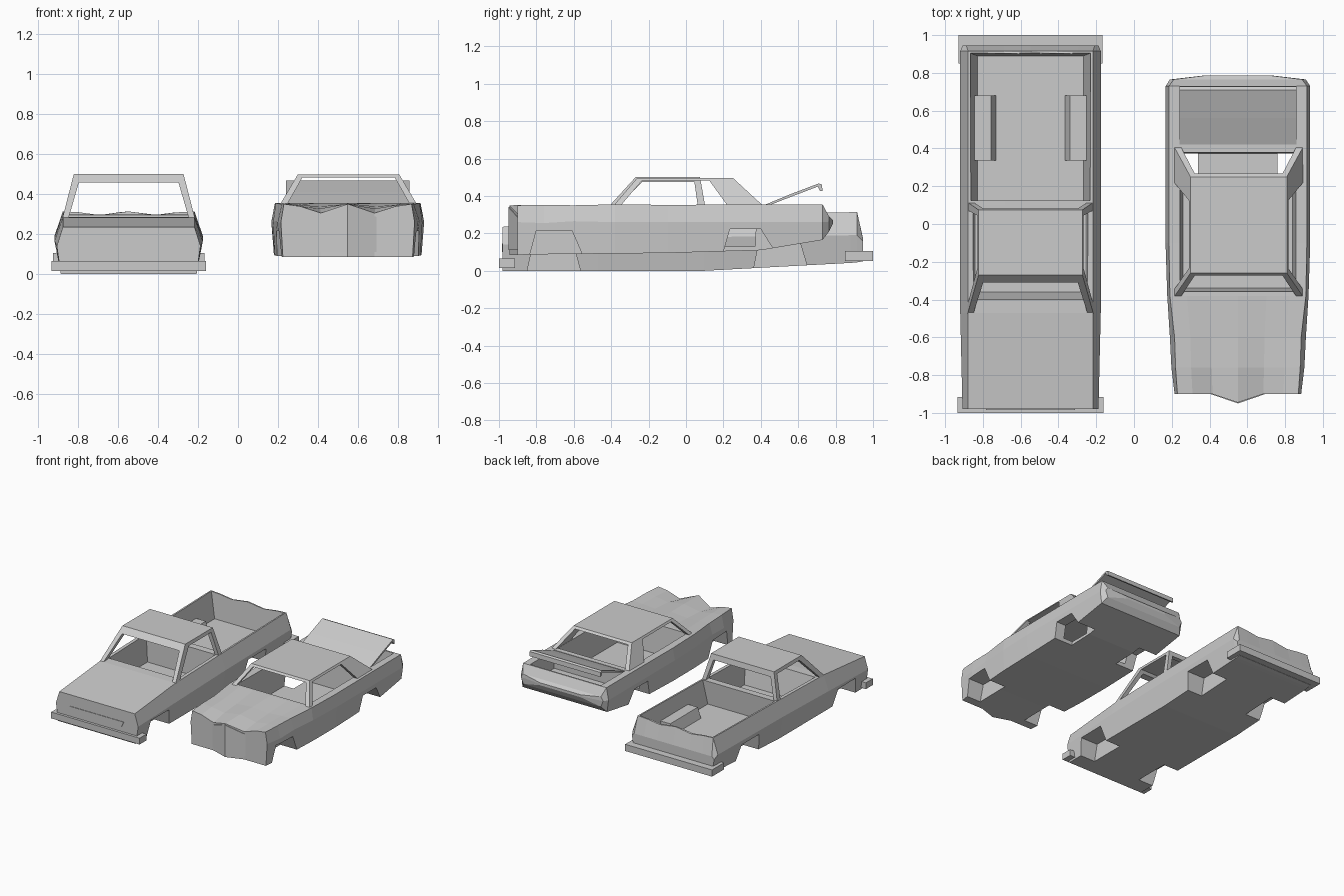
import bpy, bmesh

if "Cube" in bpy.data.objects:
    bpy.data.objects.remove(bpy.data.objects["Cube"])

grey = bpy.data.materials.new("light_grey")
grey.use_nodes = True
grey.diffuse_color = (0.6, 0.6, 0.6, 1)
grey.node_tree.nodes["Principled BSDF"].inputs["Base Color"].default_value = (0.6, 0.6, 0.6, 1)


def loft(name, rings, split_caps=False):
    """Join rings of points into a closed solid."""
    bm = bmesh.new()
    rows = [[bm.verts.new(p) for p in ring] for ring in rings]
    n = len(rows[0])
    for a, b in zip(rows, rows[1:]):
        for i in range(n):
            j = (i + 1) % n
            bm.faces.new((a[i], a[j], b[j], b[i]))
    for row in (rows[0], rows[-1]):
        if split_caps:
            for s in (1, -1):
                bm.faces.new([row[s * i % n] for i in (0, 1, 6, 7)])
                bm.faces.new([row[s * i % n] for i in range(1, 7)])
        else:
            bm.faces.new(row)
    bmesh.ops.recalc_face_normals(bm, faces=bm.faces)
    mesh = bpy.data.meshes.new(name)
    bm.to_mesh(mesh)
    bm.free()
    mesh.materials.append(grey)
    obj = bpy.data.objects.new(name, mesh)
    bpy.context.collection.objects.link(obj)
    return obj


def body(name, cx, stations):
    """Car body from stations: y, half widths, heights, hood dip, nose length."""
    rings = []
    for y, wt, wm, wb, zt, zm, zb, dip, nose in stations:
        half = [(0, y - nose, zt), (wt * .42, y, zt - dip), (wt * .75, y, zt - dip / 4),
                (wt, y, zt), (wm, y, zm), (wb, y, zb), (wt * .42, y, zb), (0, y - nose, zb)]
        ring = half + [(-x, v, z) for x, v, z in half[6:0:-1]]
        rings.append([(cx + x, v, z) for x, v, z in ring])
    return loft(name, rings, True)


def frustum(name, cx, *levels):
    """Stacked rectangles, each level: half width, y0, y1, z."""
    return loft(name, [[(cx - w, a, z), (cx + w, a, z), (cx + w, b, z), (cx - w, b, z)]
                       for w, a, b, z in levels])


def prism_x(name, pts, x0, x1):
    return loft(name, [[(x, y, z) for y, z in pts] for x in (x0, x1)])


def prism_y(name, pts, y0, y1):
    return loft(name, [[(x, y, z) for x, z in pts] for y in (y0, y1)])


def combine(obj, tool, operation='DIFFERENCE'):
    tool.hide_render = True
    mod = obj.modifiers.new("cut", 'BOOLEAN')
    mod.operation, mod.solver, mod.object = operation, 'EXACT', tool
    bpy.context.view_layer.objects.active = obj
    bpy.ops.object.modifier_apply(modifier=mod.name)
    bpy.data.objects.remove(tool)


def wheel_wells(obj, cx, arches):
    for pts in arches:
        for s in (-1, 1):
            combine(obj, prism_x("well_cutter", pts, cx + s * .21, cx + s * .5))


def greenhouse(name, cx, base, top, side, screen):
    """Roof and pillars: a frustum cut through from the side and the front."""
    cab = frustum(name, cx, base, top)
    combine(cab, prism_x("side_window_cutter", side, cx - .6, cx + .6))
    low, high, z0, z1 = screen
    pts = [(cx - low, z0), (cx + low, z0), (cx + high, z1), (cx - high, z1)]
    combine(cab, prism_y("screen_cutter", pts, -.7, .7))


# Pickup body
px = -.548
pickup = body("pickup_body", px, [
    (-.98, .33, .36, .34, .235, .14, .0, 0, 0),
    (-.47, .33, .372, .34, .283, .165, .0, 0, 0),
    (.1, .33, .372, .34, .297, .18, .0, 0, 0),
    (.88, .33, .372, .34, .313, .19, .042, .012, 0),
    (.915, .33, .372, .34, .313, .19, .045, .02, 0),
    (.945, .34, .36, .34, .18, .16, .05, 0, 0)])
combine(pickup, frustum("cabin_cutter", px, (.29, -.36, .065, .08), (.31, -.42, .07, .4)))
combine(pickup, frustum("bed_cutter", px, (.28, .11, .89, .11), (.32, .125, .905, .32), (.32, .125, .905, .4)))
for s in (-1, 1):
    hump = [(px + s * w, z) for w, z in ((.175, .09), (.21, .19), (.34, .19), (.34, .09))]
    combine(pickup, prism_y("wheel_hump", hump, .335, .68), 'UNION')
wheel_wells(pickup, px, [
    [(-.86, -.05), (-.82, .13), (-.60, .13), (-.55, -.05)],
    [(.35, -.05), (.39, .15), (.61, .15), (.67, -.05)]])

# Pickup roof, bumpers and front slot
greenhouse("pickup_cab", px, (.333, -.475, .115, .275), (.275, -.27, .075, .5),
           [(-.44, .26), (-.235, .475), (.045, .475), (.075, .26)], (.307, .25, .26, .457))
frustum("pickup_front_bumper", px, (.387, -1, -.915, .015), (.387, -1, -.915, .065))
frustum("pickup_rear_bumper", px, (.38, .85, 1, .052), (.38, .85, 1, .105))
prism_y("pickup_front_slot", [(px - .215, .1), (px + .215, .1), (px + .235, .145), (px - .235, .145)],
        -.984, -.975)

# Sedan body with a crumpled front
sx = .55
sedan = body("sedan_body", sx, [
    (-.9, .32, .335, .325, .35, .26, .085, .045, .045),
    (-.76, .33, .352, .34, .352, .255, .088, .025, 0),
    (-.6, .335, .36, .352, .35, .265, .09, .012, 0),
    (-.38, .36, .374, .365, .355, .26, .092, .0, 0),
    (-.1, .365, .383, .37, .352, .26, .095, 0, 0),
    (.4, .365, .383, .37, .355, .26, .11, 0, 0),
    (.73, .365, .383, .37, .355, .26, .165, 0, 0),
    (.765, .34, .36, .34, .29, .26, .21, 0, 0),
    (.785, .18, .19, .18, .27, .26, .25, 0, 0)])
combine(sedan, frustum("cabin_cutter", sx, (.29, -.34, .37, .13), (.31, -.36, .38, .4)))
combine(sedan, frustum("trunk_cutter", sx, (.31, .42, .715, .21), (.31, .42, .72, .4)))
wheel_wells(sedan, sx, [
    [(-.85, .03), (-.8, .215), (-.61, .215), (-.53, .03)],
    [(.18, .03), (.235, .222), (.4, .222), (.52, .03)]])

# Sedan roof, open trunk lid and grille panel
greenhouse("sedan_cab", sx + .004, (.345, -.39, .415, .345), (.255, -.26, .25, .497),
           [(-.365, .33), (-.235, .482), (.125, .482), (.235, .33)], (.318, .232, .33, .482))
prism_x("sedan_trunk_lid", [(.41, .348), (.56, .41), (.71, .467), (.727, .46), (.73, .425),
                            (.715, .428), (.705, .45), (.56, .395), (.415, .338)], sx - .31, sx + .31)
loft("sedan_grille_panel", [[(sx + x, y - .005, .11), (sx + x, y + .004, .11),
                             (sx + x, y + .004, z), (sx + x, y - .005, z)]
                            for x, y, z in ((-.145, -.895, .285), (0, -.945, .34), (.145, -.895, .285))])
